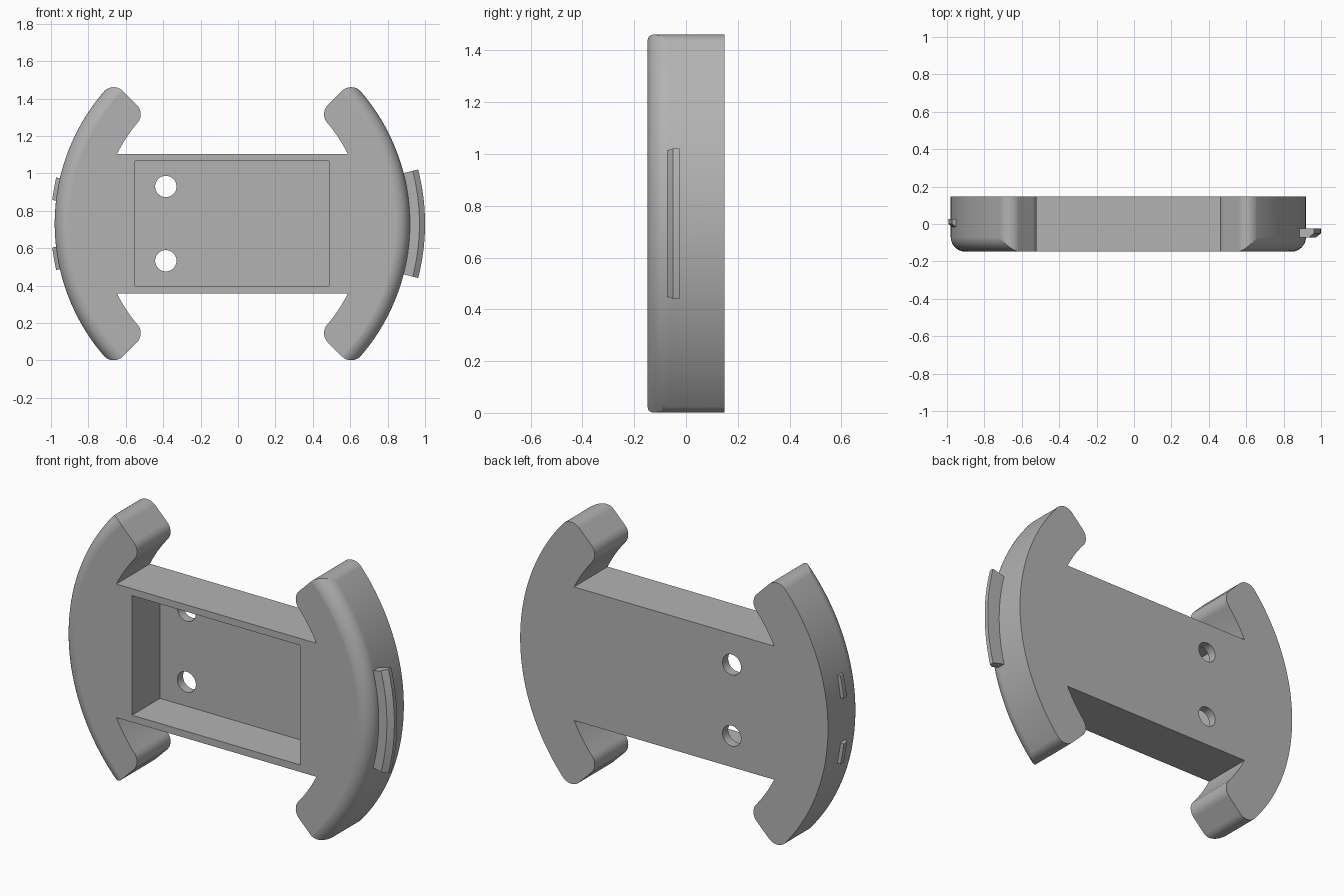
import bpy, bmesh, math
from mathutils import Vector, Matrix

CX, CZ = -0.03, 0.731      # centre of the body outline
HALF = 0.148               # half thickness
SHIFT, R = 0.13, 1.08      # rim arc: centre offset and radius

cube = bpy.data.objects.get("Cube")
if cube:
    bpy.data.objects.remove(cube, do_unlink=True)

grey = bpy.data.materials.new("plain_grey")
grey.use_nodes = True
colour = (0.45, 0.45, 0.45, 1)
grey.diffuse_color = colour
grey.node_tree.nodes["Principled BSDF"].inputs["Base Color"].default_value = colour


def finish(name, bm):
    bmesh.ops.recalc_face_normals(bm, faces=bm.faces)
    mesh = bpy.data.meshes.new(name)
    bm.to_mesh(mesh)
    bm.free()
    mesh.materials.append(grey)
    ob = bpy.data.objects.new(name, mesh)
    bpy.context.collection.objects.link(ob)
    return ob


def arc(cx, cz, r, a0, a1, n):
    """Points on an arc, angles in radians."""
    return [(cx + r * math.cos(a0 + (a1 - a0) * i / n),
             cz + r * math.sin(a0 + (a1 - a0) * i / n)) for i in range(n + 1)]


def prism(name, outline, y0, y1):
    """Extrude an (x, z) outline along y."""
    bm = bmesh.new()
    face = bm.faces.new([bm.verts.new((x, y0, z)) for x, z in outline])
    side = bmesh.ops.extrude_face_region(bm, geom=[face])
    verts = [v for v in side["geom"] if isinstance(v, bmesh.types.BMVert)]
    bmesh.ops.translate(bm, verts=verts, vec=(0, y1 - y0, 0))
    return finish(name, bm)


def sweep(name, section, cx, a0, a1, n):
    """Sweep a closed (radius, y) section about a y axis through (cx, CZ)."""
    bm = bmesh.new()
    rings = []
    for i in range(n + 1):
        a = a0 + (a1 - a0) * i / n
        rings.append([bm.verts.new((cx + r * math.cos(a), y, CZ + r * math.sin(a)))
                      for r, y in section])
    for p, q in zip(rings, rings[1:]):
        for j in range(len(section)):
            k = (j + 1) % len(section)
            bm.faces.new((p[j], p[k], q[k], q[j]))
    bm.faces.new(rings[0])
    bm.faces.new(rings[-1])
    return finish(name, bm)


def rounded_disc(name, cx, fillet=0.08, n=300):
    """Disc with a filleted front rim, used to trim the body."""
    front = -HALF - 0.0005
    profile = [(R, 0.4)] + [(x, y) for x, y in
                            arc(R - fillet, front + fillet, fillet, 0, -math.pi / 2, 10)]
    bm = bmesh.new()
    rings = [[bm.verts.new((cx + r * math.cos(math.tau * i / n), y,
                            CZ + r * math.sin(math.tau * i / n))) for i in range(n)]
             for r, y in profile]
    for p, q in zip(rings, rings[1:]):
        for i in range(n):
            k = (i + 1) % n
            bm.faces.new((p[i], p[k], q[k], q[i]))
    bm.faces.new(rings[0])
    bm.faces.new(rings[-1])
    return finish(name, bm)


def combine(ob, cutter, operation):
    mod = ob.modifiers.new(operation.lower(), "BOOLEAN")
    mod.operation, mod.solver, mod.object = operation, "EXACT", cutter
    bpy.context.view_layer.objects.active = ob
    bpy.ops.object.modifier_apply(modifier=mod.name)
    bpy.data.objects.remove(cutter, do_unlink=True)


def smooth(ob):
    bpy.ops.object.select_all(action="DESELECT")
    ob.select_set(True)
    bpy.context.view_layer.objects.active = ob
    bpy.ops.object.shade_smooth_by_angle(angle=math.radians(30))


# Body outline: one quarter (inner arc, two tip fillets, oversize rim), mirrored
web, inner, tip = 0.3725, 0.835, 0.07
a_in = math.atan2(0.585, 0.56 + SHIFT)
a_out = math.atan2(0.66, 0.635 + SHIFT)
diag = math.radians(135)
quarter = (arc(-SHIFT, 0, inner, math.asin(web / inner), a_in, 10)
           + arc(0.56, 0.585, tip, a_in + math.pi, diag, 12)
           + arc(0.635, 0.66, tip, diag, a_out, 12)
           + arc(-SHIFT, 0, 1.2, a_out, 0.1, 4))
right = quarter + [(x, -z) for x, z in reversed(quarter)]
outline = right + [(-x, -z) for x, z in right]
body = prism("body", [(CX + x, CZ + z) for x, z in outline], -HALF, HALF)

# Trim both curved rims with their front fillet
for side in (-1, 1):
    combine(body, rounded_disc("rim_trim", CX + side * SHIFT), "INTERSECT")

# Front pocket and two through holes
pocket = [(-0.55, 0.398), (0.487, 0.398), (0.487, 1.065), (-0.55, 1.065)]
combine(body, prism("pocket_cut", pocket, -0.3, HALF - 0.05), "DIFFERENCE")
for z in (0.533, 0.93):
    hole = arc(-0.386, z, 0.057, 0, math.tau, 48)[:-1]
    combine(body, prism("hole_cut", hole, -0.1, 0.3), "DIFFERENCE")
smooth(body)
weighted = body.modifiers.new("even_normals", "WEIGHTED_NORMAL")
weighted.keep_sharp = True

# Long latch on the left rim, two short latches on the right rim
rad = math.radians
latch = [(1.05, -0.025), (1.16, -0.025), (1.16, -0.05), (1.13, -0.073), (1.05, -0.073)]
smooth(sweep("long_latch", latch, CX - SHIFT, rad(-14.5), rad(14.5), 24))
catch = [(1.05, 0.027), (1.10, 0.027), (1.10, 0.0), (1.075, -0.02), (1.05, -0.02)]
for name, mid in (("upper_catch", 170.2), ("lower_catch", 189.8)):
    smooth(sweep(name, catch, CX + SHIFT, rad(mid - 3.2), rad(mid + 3.2), 8))
